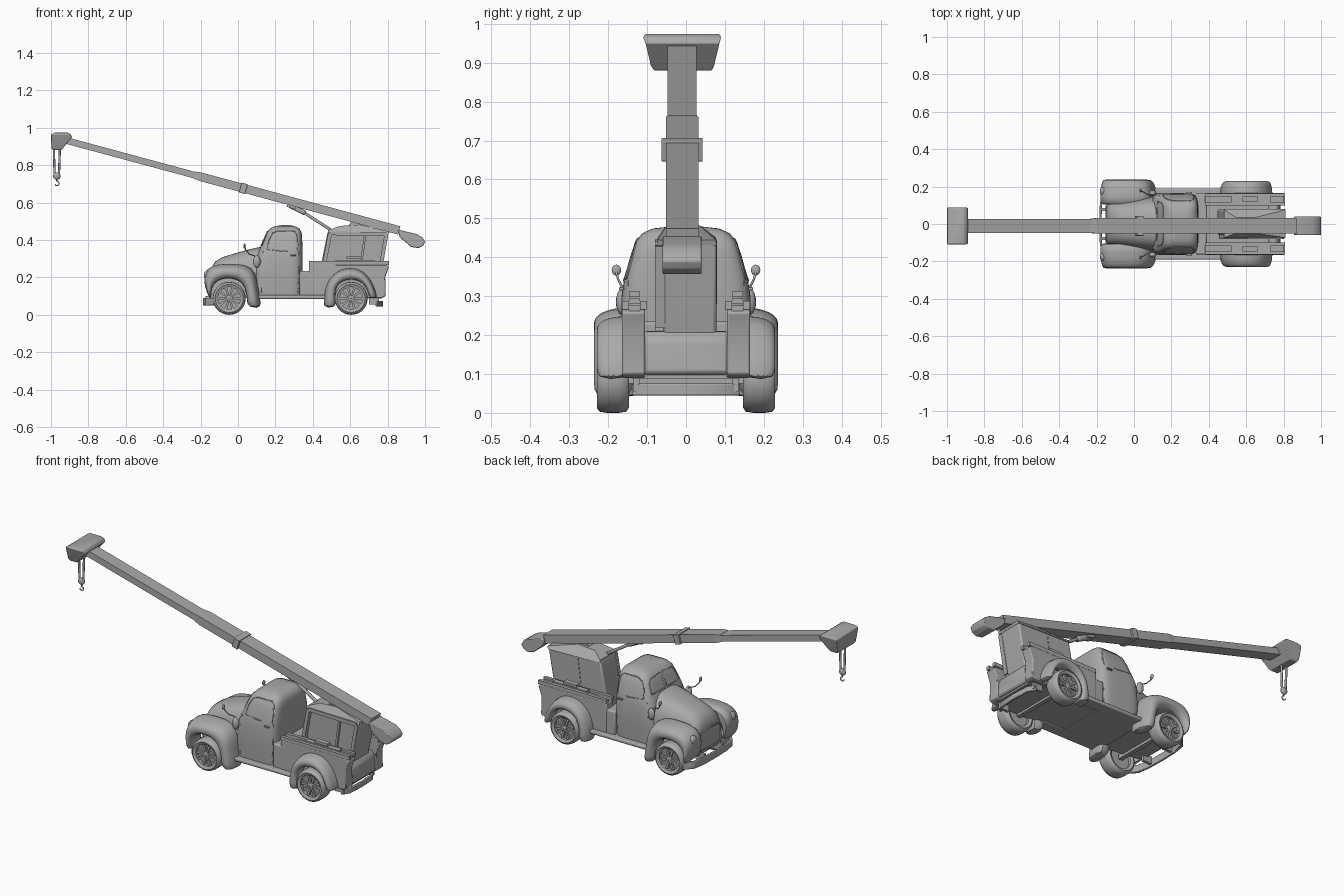
import bpy, bmesh
from math import sin, cos, pi, radians
from mathutils import Vector

paint = bpy.data.materials.new("dark_grey")
paint.diffuse_color = (0.4, 0.4, 0.4, 1)

def finish(name, bm, mirror=False, bevel=0, subsurf=0, angle=35):
    bmesh.ops.recalc_face_normals(bm, faces=bm.faces)
    me = bpy.data.meshes.new(name)
    bm.to_mesh(me)
    bm.free()
    me.shade_smooth()
    me.set_sharp_from_angle(angle=radians(angle))
    me.materials.append(paint)
    ob = bpy.data.objects.new(name, me)
    bpy.context.collection.objects.link(ob)
    if bevel:
        m = ob.modifiers.new("Bevel", 'BEVEL')
        m.width, m.segments, m.limit_method = bevel, 2, 'ANGLE'
    if subsurf:
        m = ob.modifiers.new("Subsurf", 'SUBSURF')
        m.levels = m.render_levels = subsurf
    if mirror:
        m = ob.modifiers.new("Mirror", 'MIRROR')
        m.use_axis = (False, True, False)
    return ob

def loft(name, rings, closed=False, **kw):
    bm = bmesh.new()
    R = [[bm.verts.new(p) for p in r] for r in rings]
    n = len(R[0])
    for i in range(len(R) if closed else len(R) - 1):
        a, b = R[i], R[(i + 1) % len(R)]
        for j in range(n):
            bm.faces.new((a[j], a[(j + 1) % n], b[(j + 1) % n], b[j]))
    if not closed:
        bm.faces.new(R[0])
        bm.faces.new(R[-1])
    return finish(name, bm, **kw)

def prism(name, pts, a, b, axis='y', **kw):
    put = {'y': lambda p, t: (p[0], t, p[1]), 'z': lambda p, t: (p[0], p[1], t)}[axis]
    return loft(name, [[put(p, t) for p in pts] for t in (a, b)], **kw)

def box(name, x, y, z, **kw):
    return prism(name, [(x[0], z[0]), (x[1], z[0]), (x[1], z[1]), (x[0], z[1])], y[0], y[1], **kw)

def beam(name, p0, p1, w0, h0, w1=None, h1=None, y=-0.01, **kw):
    p0, p1 = Vector((p0[0], y, p0[1])), Vector((p1[0], y, p1[1]))
    d = (p1 - p0).normalized()
    n = Vector((-d.z, 0, d.x))
    ring = lambda p, w, h: [p + Vector((0, s * w / 2, 0)) + n * t * h / 2
                            for s, t in ((-1, -1), (1, -1), (1, 1), (-1, 1))]
    return loft(name, [ring(p0, w0, h0), ring(p1, w1 or w0, h1 or h0)], **kw)

def tube(name, pts, r, cyclic=False, mirror=False):
    cu = bpy.data.curves.new(name, 'CURVE')
    cu.dimensions, cu.bevel_depth, cu.bevel_resolution = '3D', r, 2
    cu.use_fill_caps = True
    cu.materials.append(paint)
    sp = cu.splines.new('POLY')
    sp.points.add(len(pts) - 1)
    for q, p in zip(sp.points, pts):
        q.co = (*p, 1)
    sp.use_cyclic_u = cyclic
    ob = bpy.data.objects.new(name, cu)
    bpy.context.collection.objects.link(ob)
    if mirror:
        ob.modifiers.new("Mirror", 'MIRROR').use_axis = (False, True, False)

def ball(name, c, s, mirror=False):
    bm = bmesh.new()
    bmesh.ops.create_uvsphere(bm, u_segments=16, v_segments=10, radius=1)
    for v in bm.verts:
        v.co = Vector(c) + Vector([v.co[i] * s[i] for i in range(3)])
    return finish(name, bm, mirror=mirror)

def lathe(name, c, prof, n=40, **kw):
    return loft(name, [[(c[0] + r * cos(2 * pi * i / n), c[1] + y, c[2] + r * sin(2 * pi * i / n))
                        for r, y in prof] for i in range(n)], closed=True, **kw)

def spow(v, e):
    return (1 if v >= 0 else -1) * abs(v) ** e

# cab: rounded plan sections (z, x0, x1, half width)
CAB = [(0.085, 0.085, 0.345, 0.16), (0.2, 0.085, 0.345, 0.167), (0.30, 0.095, 0.345, 0.166),
       (0.35, 0.115, 0.345, 0.158), (0.41, 0.14, 0.343, 0.141), (0.44, 0.153, 0.34, 0.13),
       (0.462, 0.172, 0.328, 0.112), (0.474, 0.20, 0.305, 0.085), (0.479, 0.23, 0.28, 0.04)]
E = 0.35
loft("cab", [[((a + b) / 2 + (b - a) / 2 * spow(cos(t), E), w * spow(sin(t), E), z)
              for t in [2 * pi * (i + .5) / 48 for i in range(48)]] for z, a, b, w in CAB], angle=60)

def cab_at(z):
    for p, q in zip(CAB, CAB[1:]):
        if p[0] <= z <= q[0]:
            f = (z - p[0]) / (q[0] - p[0])
            return [p[i] + (q[i] - p[i]) * f for i in (1, 2, 3)]

def side_pt(x, z):
    a, b, w = cab_at(z)
    u = min(abs(2 * x - a - b) / (b - a), 0.98)
    return (x, w * (1 - u ** (2 / E)) ** (E / 2), z)

def front_pt(y, z):
    a, b, w = cab_at(z)
    u = min(abs(y) / w, 0.98)
    return ((a + b) / 2 - (b - a) / 2 * (1 - u ** (2 / E)) ** (E / 2), y, z)

# window frames, door seam and handle
tube("side_window_frame", [side_pt(*p) for p in ((0.155, 0.35), (0.165, 0.40), (0.185, 0.437), (0.21, 0.447),
     (0.30, 0.447), (0.315, 0.43), (0.32, 0.38), (0.318, 0.345), (0.24, 0.34))], 0.003, True, True)
tube("door_seam", [side_pt(*p) for p in ((0.135, 0.34), (0.125, 0.28), (0.125, 0.12), (0.32, 0.12),
     (0.325, 0.22), (0.325, 0.34))], 0.0015, False, True)
tube("windscreen_frame", [front_pt(*p) for p in ((0.008, 0.37), (0.07, 0.37), (0.12, 0.37), (0.11, 0.42),
     (0.09, 0.44), (0.008, 0.445))], 0.003, True, True)
box("door_handle", (0.28, 0.31), (0.16, 0.172), (0.315, 0.323), mirror=True, bevel=0.002)
ball("cowl_lamp", (0.10, 0.165, 0.285), (0.02, 0.015, 0.033), True)

# hood sections (x, half width, top)
HOOD = [(-0.148, 0.10, 0.22), (-0.14, 0.112, 0.255), (-0.122, 0.118, 0.285), (-0.085, 0.122, 0.307),
        (-0.02, 0.13, 0.328), (0.06, 0.142, 0.35), (0.13, 0.15, 0.365)]
loft("hood", [[(x, w * spow(cos(t), .65), 0.09 + (h - 0.09) * spow(sin(t), .5))
               for t in [pi * i / 24 for i in range(25)]] for x, w, h in HOOD], angle=50)
tube("grille_frame", [(-0.149, y, z) for y, z in ((0, 0.105), (0.095, 0.11), (0.095, 0.19), (0.075, 0.212), (0, 0.218))],
     0.004, False, True)

# fenders: outer and wheel arch outlines, domed across the width
def fender(name, outer, inner, y0, y1):
    rings = []
    for (ox, oz), (ix, iz) in zip(outer, inner):
        ring = []
        for i in range(8):
            t = pi / 2 * i / 7
            f = 0.6 * ((1 - cos(t) ** 0.8) if i < 7 else 1)
            ring.append((ox + (ix - ox) * f, y0 + (y1 - y0) * sin(t) ** 0.7, oz + (iz - oz) * f))
        rings.append(ring + [(ix, y1 - 0.006, iz), (ix, y0, iz)])
    loft(name, rings, mirror=True, subsurf=1, angle=60)

fender("front_fender",
       [(-0.155, 0.09), (-0.177, 0.145), (-0.186, 0.205), (-0.164, 0.253), (-0.11, 0.272), (-0.03, 0.275),
        (0.05, 0.268), (0.097, 0.23), (0.107, 0.15), (0.12, 0.09), (0.125, 0.035)],
       [(-0.14, 0.09), (-0.143, 0.13), (-0.13, 0.16), (-0.105, 0.18), (-0.08, 0.19), (-0.05, 0.193),
        (-0.01, 0.187), (0.025, 0.165), (0.042, 0.12), (0.045, 0.08), (0.05, 0.035)], 0.10, 0.238)
fender("rear_fender",
       [(0.455, 0.035), (0.458, 0.10), (0.473, 0.17), (0.51, 0.22), (0.56, 0.248), (0.62, 0.252),
        (0.67, 0.235), (0.71, 0.19), (0.737, 0.13), (0.745, 0.085)],
       [(0.53, 0.035), (0.522, 0.08), (0.52, 0.12), (0.53, 0.155), (0.56, 0.18), (0.605, 0.19),
        (0.65, 0.18), (0.68, 0.155), (0.695, 0.12), (0.70, 0.085)], 0.13, 0.23)
ball("headlight", (-0.163, 0.175, 0.212), (0.02, 0.025, 0.026), True)

# bumpers and mirrors
prism("front_bumper", [(-0.183, -0.1), (-0.172, -0.17), (-0.13, -0.215), (-0.124, -0.208), (-0.158, -0.16), (-0.171, -0.1),
      (-0.174, 0), (-0.171, 0.1), (-0.158, 0.16), (-0.124, 0.208), (-0.13, 0.215), (-0.172, 0.17), (-0.183, 0.1), (-0.186, 0)],
      0.05, 0.09, 'z', bevel=0.003)
prism("rear_bumper", [(0.745, -0.14), (0.77, -0.1), (0.776, 0), (0.77, 0.1), (0.745, 0.14), (0.735, 0.135),
      (0.757, 0.1), (0.763, 0), (0.757, -0.1), (0.735, -0.135)], 0.045, 0.075, 'z', bevel=0.003)
box("bumper_bracket", (0.70, 0.755), (0.12, 0.135), (0.055, 0.10), mirror=True)
box("front_bumper_bracket", (-0.175, -0.12), (0.07, 0.085), (0.06, 0.10), mirror=True)
tube("mirror_arm", [(0.09, 0.15, 0.315), (0.06, 0.165, 0.325), (0.042, 0.175, 0.345), (0.037, 0.18, 0.365)],
     0.003, False, True)
ball("mirror", (0.035, 0.179, 0.367), (0.006, 0.012, 0.014), True)

# wheels
for x in (-0.047, 0.605):
    c = (x, 0.188, 0.088)
    lathe("tyre", c, [(0.06, -0.034), (0.075, -0.041), (0.085, -0.034), (0.088, -0.015), (0.088, 0.015),
          (0.085, 0.034), (0.075, 0.041), (0.06, 0.034)], mirror=True, angle=50)
    lathe("wheel_disc", c, [(0.001, -0.02), (0.061, -0.02), (0.061, 0.015), (0.001, 0.015)], mirror=True)
    lathe("hub", c, [(0.001, 0.012), (0.014, 0.012), (0.013, 0.028), (0.001, 0.032)], n=16, mirror=True)
    for k in range(10):
        t = 2 * pi * k / 10
        beam("spoke", (x + 0.01 * cos(t), 0.088 + 0.01 * sin(t)), (x + 0.062 * cos(t), 0.088 + 0.062 * sin(t)),
             0.02, 0.008, 0.02, 0.014, y=0.205, mirror=True)
    box("axle", (x - 0.012, x + 0.012), (-0.16, 0.16), (0.076, 0.10))

# lower body, running boards and cargo bed
box("bed_floor", (0.34, 0.77), (-0.14, 0.14), (0.088, 0.16))
box("bed_front_wall", (0.33, 0.39), (-0.163, 0.163), (0.088, 0.235), bevel=0.008)
box("running_board", (0.08, 0.47), (0.12, 0.19), (0.085, 0.105), mirror=True, bevel=0.006)
prism("bed_side", [(0.38, 0.09), (0.38, 0.268), (0.79, 0.268), (0.807, 0.258), (0.787, 0.2), (0.79, 0.10), (0.77, 0.09)],
      0.105, 0.165, mirror=True, bevel=0.005)
prism("tailgate", [(0.72, 0.09), (0.72, 0.205), (0.76, 0.212), (0.78, 0.185), (0.785, 0.10)], -0.11, 0.11, bevel=0.01)
for y in (0.10, 0.146):
    box("bed_rail", (0.38, 0.807), (y, y + 0.018), (0.266, 0.287), mirror=True)
for i in range(3):
    box("rail_step", (0.46 + 0.06 * i, 0.80 - 0.07 * i), (0.118, 0.146), (0.262 + 0.018 * i, 0.276 + 0.018 * i), mirror=True)

# crane tower: solid core, framed recess on one side, sloped ridge roof
prism("tower", [(0.465, 0.15), (0.447, 0.28), (0.48, 0.445), (0.805, 0.438), (0.77, 0.24), (0.75, 0.15)],
      -0.058, 0.078, bevel=0.008)
FR = [(0.475, 0.20), (0.465, 0.29), (0.492, 0.436), (0.793, 0.43), (0.757, 0.22)]
for p, q in zip(FR, FR[1:] + FR[:1]):
    beam("tower_frame", p, q, 0.026, 0.02, y=-0.067)
beam("tower_panel_bar", (0.65, 0.21), (0.68, 0.43), 0.014, 0.012, y=-0.062)
tube("tower_seam", [(0.60, 0.078, 0.28), (0.62, 0.078, 0.435)], 0.002)
loft("tower_roof", [[(0.48, a, 0.44), (0.805, a, 0.43), (0.81, a * .95, 0.445), (0.65, c, 0.482),
                     (0.545, c, 0.475), (0.482, a * .95, 0.452)] for a, c in ((-0.076, -0.05), (0.08, 0.035))])
prism("boom_bracket", [(0.58, 0.465), (0.62, 0.51), (0.82, 0.456), (0.80, 0.435)], -0.04, 0.02)

# telescopic boom
Z = lambda x: 0.684 - 0.27 * x
beam("boom_outer", (0.862, Z(0.862)), (-0.20, Z(-0.20)), 0.084, 0.046)
beam("boom_step", (-0.20, Z(-0.20)), (-0.235, Z(-0.235)), 0.084, 0.046, 0.074, 0.038)
beam("boom_inner", (-0.22, Z(-0.22)), (-0.93, Z(-0.93)), 0.074, 0.035)
beam("boom_collar", (0.045, Z(0.045)), (0.012, Z(0.012)), 0.106, 0.054, bevel=0.002)
prism("counterweight", [(0.855, 0.455), (0.88, 0.45), (0.955, 0.432), (0.985, 0.415), (1.0, 0.39), (0.99, 0.37),
      (0.965, 0.356), (0.925, 0.363), (0.865, 0.415)], -0.06, 0.04, bevel=0.004)

# lifting cylinder
beam("cylinder_mount", (0.265, 0.592), (0.31, 0.578), 0.05, 0.03)
beam("cylinder_barrel", (0.27, 0.588), (0.36, 0.543), 0.032, 0.026, bevel=0.008)
beam("cylinder_rod", (0.35, 0.548), (0.50, 0.452), 0.018, 0.016, bevel=0.005)

# boom head: sections (z, x0, x1, y0, y1)
loft("boom_head", [[(a, c, z), (b, c, z), (b, d, z), (a, d, z)] for z, a, b, c, d in (
    (0.88, -0.99, -0.945, -0.082, 0.066), (0.892, -0.997, -0.935, -0.09, 0.072), (0.95, -1.0, -0.887, -0.104, 0.086),
    (0.965, -0.998, -0.895, -0.11, 0.09), (0.974, -0.98, -0.91, -0.105, 0.086))], bevel=0.003)

# cables, pulley block and hook
for x in (-0.985, -0.952):
    tube("hoist_cable", [(x, -0.01, 0.90), (x + (-0.97 - x) * 0.3, -0.01, 0.745)], 0.006)
ball("pulley_block", (-0.969, -0.01, 0.742), (0.02, 0.012, 0.02))
tube("hook", [(-0.968, -0.01, 0.73), (-0.968, -0.01, 0.712)] +
     [(-0.968 + 0.011 * cos(t), -0.01, 0.702 + 0.011 * sin(t)) for t in [pi / 2 - pi * 1.4 * i / 9 for i in range(10)]], 0.004)
